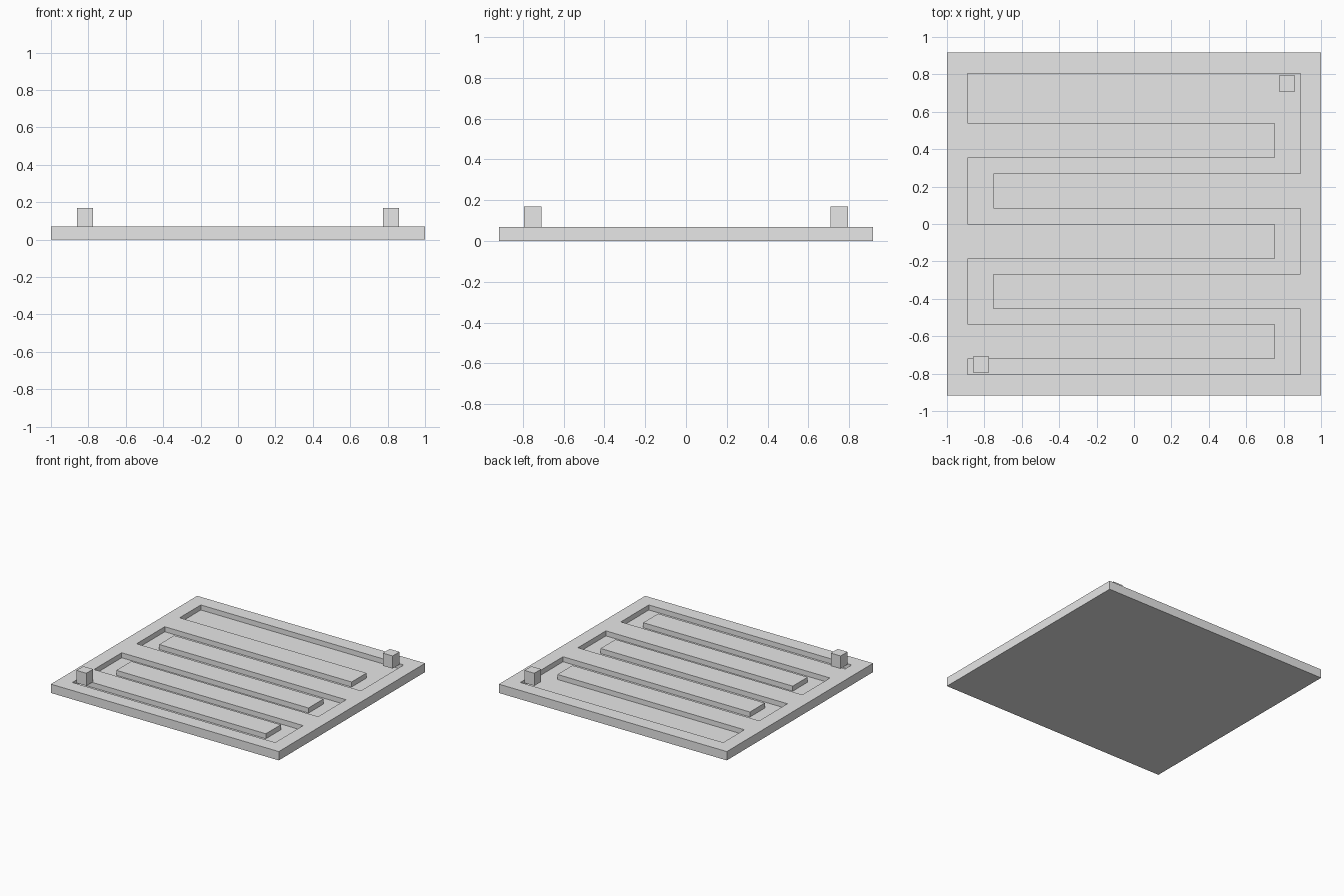
import bpy
import bmesh

default = bpy.data.objects.get("Cube")
if default:
    bpy.data.objects.remove(default, do_unlink=True)

# One plain grey for the whole model
grey = bpy.data.materials.new("light_grey")
grey.use_nodes = True
grey.diffuse_color = (0.8, 0.8, 0.8, 1)
grey.node_tree.nodes["Principled BSDF"].inputs["Base Color"].default_value = grey.diffuse_color


def prism(name, outline, bottom, top):
    """Extrude a flat outline between two heights."""
    bm = bmesh.new()
    base = bm.faces.new([bm.verts.new((x, y, bottom)) for x, y in outline])
    moved = bmesh.ops.extrude_face_region(bm, geom=[base])["geom"]
    bmesh.ops.translate(bm, vec=(0, 0, top - bottom),
                        verts=[v for v in moved if isinstance(v, bmesh.types.BMVert)])
    bmesh.ops.recalc_face_normals(bm, faces=bm.faces)
    mesh = bpy.data.meshes.new(name)
    bm.to_mesh(mesh)
    bm.free()
    mesh.materials.append(grey)
    obj = bpy.data.objects.new(name, mesh)
    bpy.context.collection.objects.link(obj)
    return obj


def rectangle(cx, cy, half_x, half_y):
    return [(cx - half_x, cy - half_y), (cx + half_x, cy - half_y),
            (cx + half_x, cy + half_y), (cx - half_x, cy + half_y)]


PLATE_TOP = 0.07
FLOOR = 0.03
OUTER, INNER, END = 0.89, 0.75, 0.805   # channel limits
BAR = 0.187                             # width of the dividing bars

# Base plate
plate = prism("base_plate", rectangle(0, 0, 1, 0.917), 0, PLATE_TOP)

# Serpentine channel outline: down the left side, back up the right side
outline = [(OUTER, END)]
for y in (0.27, -0.267):
    outline += [(OUTER, y), (-INNER, y), (-INNER, y - BAR), (OUTER, y - BAR)]
outline += [(OUTER, -END), (-OUTER, -END)]
for y in (-0.535, 0, 0.54):
    outline += [(-OUTER, y - BAR), (INNER, y - BAR), (INNER, y), (-OUTER, y)]
outline.append((-OUTER, END))

# Cut the channel into the plate
cutter = prism("channel_cutter", outline, FLOOR, PLATE_TOP + 0.05)
cutter.hide_render = True
cut = plate.modifiers.new("channel", 'BOOLEAN')
cut.operation = 'DIFFERENCE'
cut.solver = 'EXACT'
cut.object = cutter
bpy.context.view_layer.objects.active = plate
bpy.ops.object.modifier_apply(modifier=cut.name)
bpy.data.objects.remove(cutter, do_unlink=True)

# Square ports at the two ends of the channel
for name, side in (("inlet_port", -1), ("outlet_port", 1)):
    prism(name, rectangle(0.818 * side, 0.752 * side, 0.043, 0.043), PLATE_TOP, 0.17)
